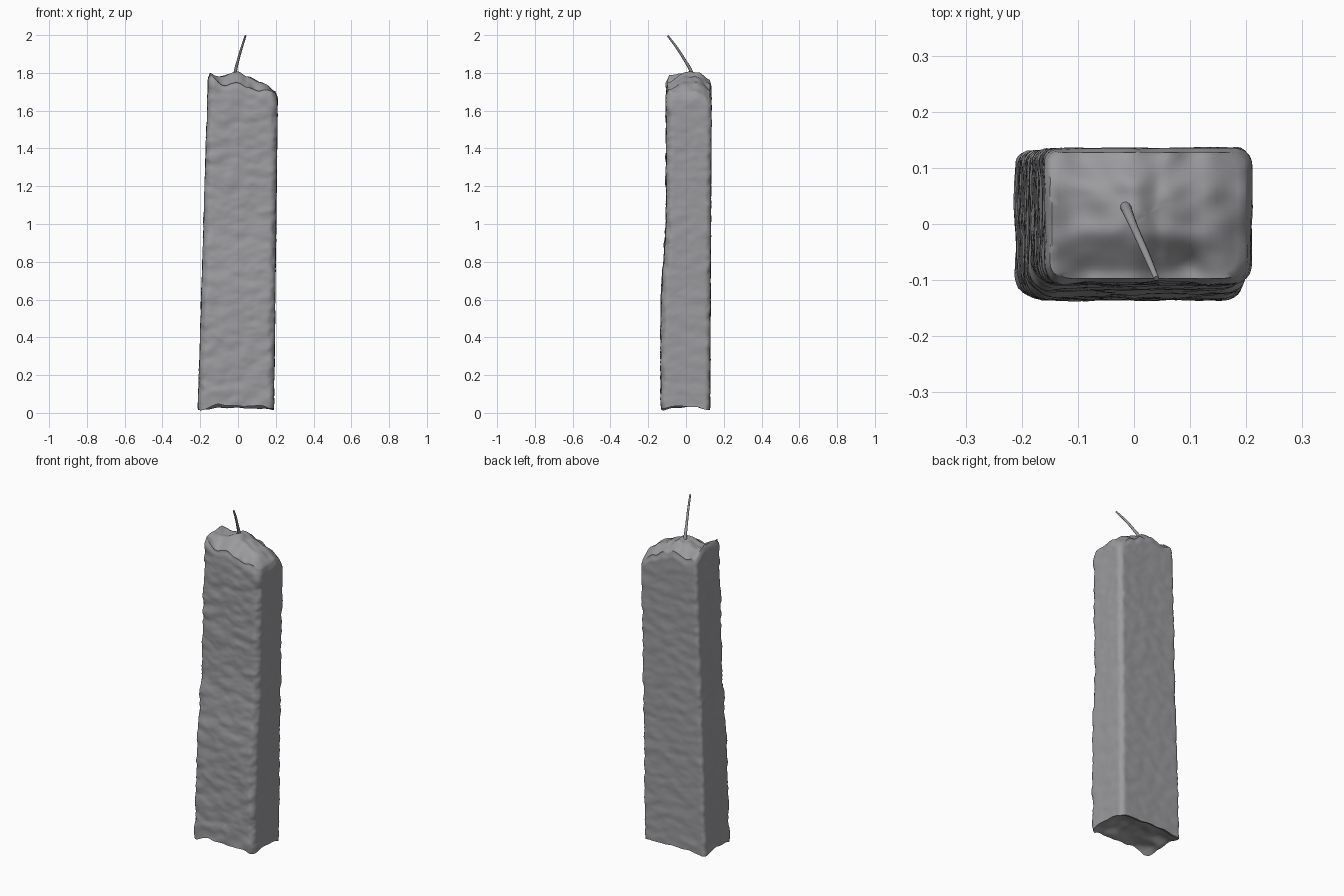
import bpy, bmesh, math
from mathutils import Vector, noise

if "Cube" in bpy.data.objects:
    bpy.data.objects.remove(bpy.data.objects["Cube"])

def smooth(a, b, v):
    t = max(0.0, min(1.0, (v - a) / (b - a)))
    return t * t * (3 - 2 * t)

def lookup(table, v):
    for (a, fa), (b, fb) in zip(table, table[1:]):
        if v <= b:
            return fa + (fb - fa) * smooth(a, b, v)
    return table[-1][1]

def material(name, rgb):
    m = bpy.data.materials.new(name)
    m.diffuse_color = (*rgb, 1)
    m.use_nodes = True
    m.node_tree.nodes["Principled BSDF"].inputs["Base Color"].default_value = m.diffuse_color
    return m

wax = material("grey wax", (0.33, 0.33, 0.345))
wick_grey = material("grey wick", (0.31, 0.31, 0.32))

# Broken, sloping top surface and ragged underside
RIDGE = [(-.17, 1.80), (-.09, 1.78), (-.01, 1.805), (.05, 1.78), (.12, 1.75), (.22, 1.69)]

def z_top(x, y):
    z = lookup(RIDGE, x)
    z -= 0.055 * smooth(-0.01, -0.09, y) * smooth(-.16, -.06, x) * smooth(.22, .08, x)
    z -= 0.045 * smooth(0.06, 0.135, y)
    return z + 0.010 * noise.noise(Vector((x * 22, y * 22, 3)))

def z_bottom(x, y):
    u, v = x / 0.2, y / 0.13
    z = 0.012 + 0.028 * max(0, 1 - u ** 4) * (0.45 if v > 0.8 else 1)
    z += 0.02 * max(0, 1 - v * v) + 0.012 * noise.noise(Vector((x * 14, y * 14, 9)))
    return max(0.0, z)

# Rounded-rectangle outline with parameters in the range -1..1
def outline(t):
    x0, x1 = -0.212 + 0.054 * t, 0.190 + 0.020 * t
    y0, y1 = -0.133 + 0.028 * smooth(.3, .6, t), 0.127 + 0.008 * t
    pts = []
    corners = [(x1, y0, 1, -1, .04), (x1, y1, 1, 1, .03),
               (x0, y1, -1, 1, .022), (x0, y0, -1, -1, .05 - .015 * t)]
    for i, (cx, cy, sx, sy, r) in enumerate(corners):
        for k in range(9):
            a = math.radians(-90 + 90 * i + 90 * k / 8)
            n = Vector((math.cos(a), math.sin(a), 0))
            pts.append((Vector((cx - sx * r, cy - sy * r, 0)) + n * r, n))
        nx, ny, sx2, sy2, r2 = corners[(i + 1) % 4]
        end_n = pts[-1][1]
        start = pts[-1][0].copy()
        a2 = math.radians(90 * i)
        end = Vector((nx - sx2 * r2, ny - sy2 * r2, 0)) + Vector((math.cos(a2), math.sin(a2), 0)) * r2
        steps = 16 if i % 2 == 0 else 24
        for k in range(1, steps):
            pts.append((start.lerp(end, k / steps), end_n))
    return pts

# Candle body: stacked rings, then shrinking rings for both ends
bm = bmesh.new()
LEVELS, CAP = 150, 14
rings = []

def cap_rings(t, height):
    base = outline(t)
    c = sum((p for p, n in base), Vector()) / len(base)
    out = []
    for k in range(1, CAP + 1):
        s = 1 - k / (CAP + 1)
        ring = []
        for p, n in base:
            q = c.lerp(p, s)
            ring.append(bm.verts.new((q.x, q.y, height(q.x, q.y))))
        out.append(ring)
    return out, bm.verts.new((c.x, c.y, height(c.x, c.y)))

for j in range(LEVELS + 1):
    t = j / LEVELS
    ring = []
    for p, n in outline(t):
        zb, zt = z_bottom(p.x, p.y), z_top(p.x, p.y) - 0.006
        z = zb + (zt - zb) * t
        corner = abs(n.x * n.y) * 2
        rough = 0.0035 + 0.003 * corner + (0.0025 if n.y < -0.5 else 0)
        d = rough * noise.noise(Vector((p.x * 14, p.y * 14, z * 22)))
        d += 0.4 * rough * noise.noise(Vector((p.x * 35, p.y * 35, z * 55)))
        d -= 0.008 * smooth(0.985, 1, t)
        q = p + n * d
        ring.append(bm.verts.new((q.x, q.y, z)))
    rings.append(ring)

low, low_mid = cap_rings(0, z_bottom)
high, high_mid = cap_rings(1, z_top)
rings = low[::-1] + rings + high
N = len(rings[0])
for a, b in zip(rings, rings[1:]):
    for i in range(N):
        k = (i + 1) % N
        bm.faces.new((a[i], a[k], b[k], b[i]))
for i in range(N):
    k = (i + 1) % N
    bm.faces.new((rings[-1][i], rings[-1][k], high_mid))
    bm.faces.new((rings[0][k], rings[0][i], low_mid))
bmesh.ops.recalc_face_normals(bm, faces=bm.faces)
for f in bm.faces:
    f.smooth = True
me = bpy.data.meshes.new("candle_body")
bm.to_mesh(me)
bm.free()
me.materials.append(wax)
body = bpy.data.objects.new("candle_body", me)
bpy.context.collection.objects.link(body)
bpy.context.view_layer.objects.active = body
body.select_set(True)
bpy.ops.object.shade_smooth_by_angle(angle=math.radians(50))

# Wick: thin tapered curve leaning to the front
cu = bpy.data.curves.new("wick", 'CURVE')
cu.dimensions = '3D'
cu.bevel_depth = 0.007
cu.bevel_resolution = 3
cu.use_fill_caps = True
path = [(-.016, .036, 1.77, 1.8), (-.013, .026, 1.81, 1.3), (.0, -.005, 1.865, 1.0),
        (.02, -.05, 1.935, .9), (.04, -.097, 1.997, .7)]
sp = cu.splines.new('BEZIER')
sp.bezier_points.add(len(path) - 1)
for bp, (x, y, z, r) in zip(sp.bezier_points, path):
    bp.co = (x, y, z)
    bp.radius = r
    bp.handle_left_type = bp.handle_right_type = 'AUTO'
cu.materials.append(wick_grey)
wick = bpy.data.objects.new("wick", cu)
bpy.context.collection.objects.link(wick)
